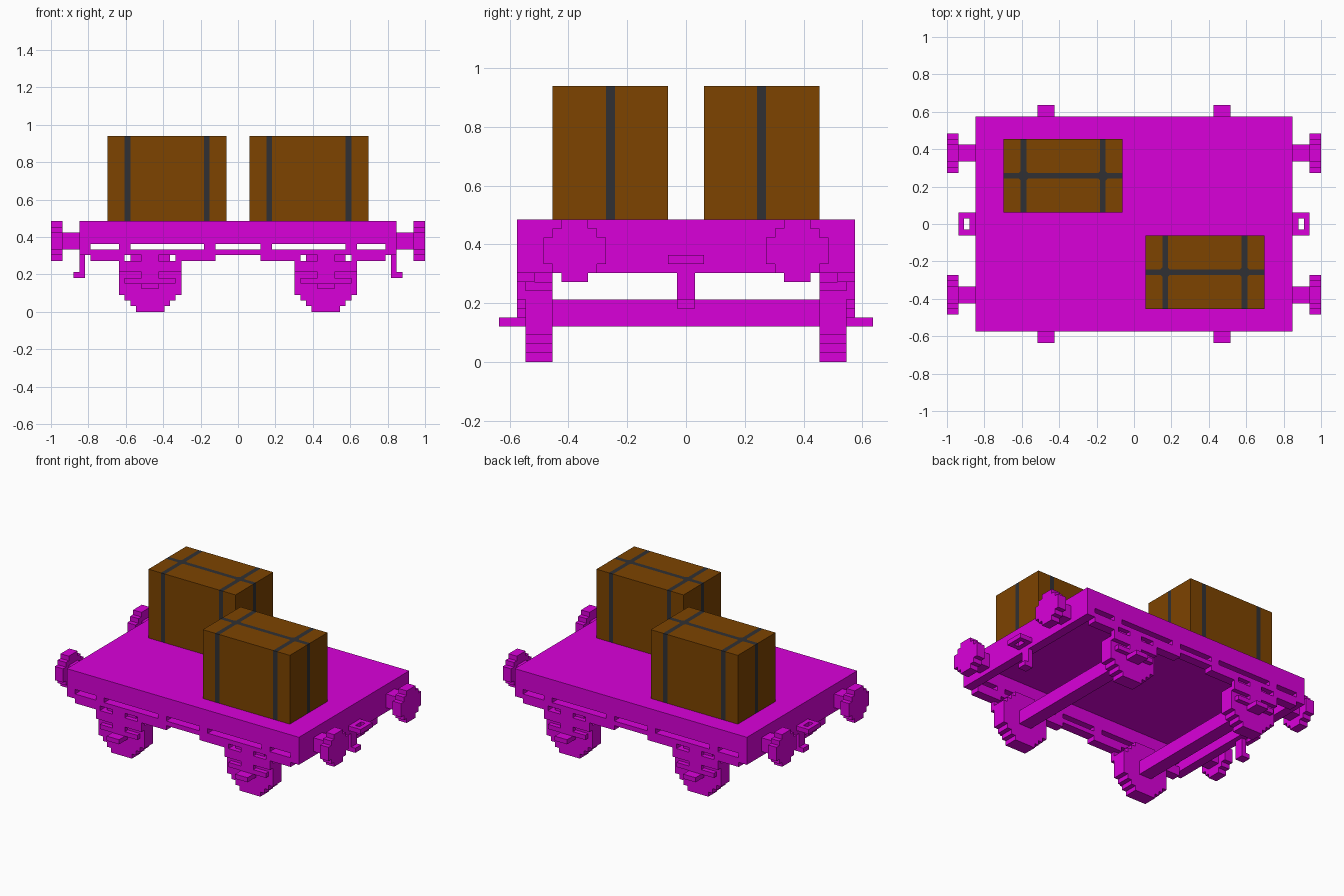
import bpy, bmesh

cube = bpy.data.objects.get("Cube")
if cube:
    bpy.data.objects.remove(cube, do_unlink=True)

U = 2 / 66  # one block of the stepped style


def material(name, rgb):
    m = bpy.data.materials.new(name)
    m.use_nodes = True
    m.diffuse_color = (*rgb, 1)
    m.node_tree.nodes["Principled BSDF"].inputs["Base Color"].default_value = (*rgb, 1)
    return m


PAINT = material("magenta paint", (0.70, 0.0, 0.70))
WOOD = material("brown crate", (0.205, 0.057, 0.0))
STRAP = material("dark strap", (0.03, 0.03, 0.033))


def finish(name, bm, *mats):
    bmesh.ops.recalc_face_normals(bm, faces=bm.faces)
    for v in bm.verts:
        v.co *= U
    me = bpy.data.meshes.new(name)
    bm.to_mesh(me)
    bm.free()
    for m in mats:
        me.materials.append(m)
    ob = bpy.data.objects.new(name, me)
    bpy.context.scene.collection.objects.link(ob)


def add_box(bm, x0, x1, y0, y1, z0, z1):
    for v in bmesh.ops.create_cube(bm, size=1)["verts"]:
        v.co = (x0 if v.co.x < 0 else x1,
                y0 if v.co.y < 0 else y1,
                z0 if v.co.z < 0 else z1)


def boxes(name, *ranges):
    """One painted object from boxes given as (x0, x1, y0, y1, z0, z1) in blocks."""
    bm = bmesh.new()
    for r in ranges:
        add_box(bm, *r)
    finish(name, bm, PAINT)


def stepped_disc(name, axis, centre, a, b, z0, widths):
    """Blocky disc: row widths from the bottom up, extruded from a to b."""
    right = []
    for i, w in enumerate(widths):
        right += [(w / 2, z0 + i), (w / 2, z0 + i + 1)]
    outline = right + [(-h, z) for h, z in reversed(right)]
    outline = [p for i, p in enumerate(outline) if p != outline[i - 1]]
    bm = bmesh.new()
    verts = [bm.verts.new((centre + h, a, z) if axis == "y" else (a, centre + h, z))
             for h, z in outline]
    face = bm.faces.new(verts)
    ext = bmesh.ops.extrude_face_region(bm, geom=[face])
    for v in ext["geom"]:
        if isinstance(v, bmesh.types.BMVert):
            setattr(v.co, axis, b)
    finish(name, bm, PAINT)


def span(s, a, b):
    """Range a..b mirrored when s is -1."""
    return (a, b) if s > 0 else (-b, -a)


# Thin deck and deep end beams
boxes("deck", (-28, 28, -19, 19, 15, 16))
for s, side in ((-1, "right"), (1, "left")):
    boxes(f"{side}_end_beam", (*span(s, 26, 28), -19, 19, 10, 15))

# Slotted side rails with lower strips
for t, end in ((-1, "front"), (1, "back")):
    y = span(t, 17, 19)
    rail = [(-26, 26, *y, 10, 11), (-26, 26, *y, 12, 15)]
    for s in (-1, 1):
        for a, b in ((4, 6), (19, 21)):
            rail.append((*span(s, a, b), *y, 11, 12))
        for a, b in ((4, 11), (20, 26)):
            rail.append((*span(s, a, b), *y, 9, 10))
    boxes(f"{end}_side_rail", *rail)

for s, side in ((-1, "right"), (1, "left")):
    cx = 15.5 * s
    # Axle
    boxes(f"{side}_axle", (cx - 1.5, cx + 1.5, -15, 15, 4, 7))
    for t, end in ((-1, "front"), (1, "back")):
        # Wheel, axle guard and step
        stepped_disc(f"{end}_{side}_wheel", "y", cx, *span(t, 15, 18), 0,
                     (5, 7, 9, 11, 11, 11, 11, 11, 9, 7, 5))
        y = span(t, 18, 19)
        boxes(f"{end}_{side}_axle_guard",
              (cx - 5.5, cx + 5.5, *y, 7, 9),
              (cx - 4.5, cx + 4.5, *y, 5, 6),
              (cx - 1.5, cx + 1.5, *y, 6, 7),
              (cx - 1.5, cx + 1.5, *y, 9, 10))
        boxes(f"{end}_{side}_step", (cx - 1.5, cx + 1.5, *span(t, 18, 21), 4, 5))
        # Buffer
        boxes(f"{end}_{side}_buffer_stem",
              (*span(s, 28, 31), *span(t, 11, 14), 11, 14))
        stepped_disc(f"{end}_{side}_buffer_head", "x", 12.5 * t, *span(s, 31, 33), 9,
                     (3, 5, 7, 7, 7, 5, 3))
    # Coupling loop and hanging hook
    boxes(f"{side}_coupling_loop",
          (*span(s, 28, 29), -2, 2, 11, 12), (*span(s, 30, 31), -2, 2, 11, 12),
          (*span(s, 29, 30), -2, -1, 11, 12), (*span(s, 29, 30), 1, 2, 11, 12))
    boxes(f"{side}_coupling_hook",
          (*span(s, 27, 28), -1, 1, 6, 10), (*span(s, 28, 29), -1, 1, 6, 7))

# Crates with straps cut into their faces
for s, name in ((-1, "back_crate"), (1, "front_crate")):
    x0, x1 = span(s, 2, 23)
    y0, y1 = span(-s, 2, 15)
    cy = (y0 + y1) / 2
    strap_x = (x0 + 3.5, x1 - 3.5)
    bm = bmesh.new()
    add_box(bm, x0, x1, y0, y1, 16, 31)
    cuts = [((c + d, 0, 0), (1, 0, 0)) for c in strap_x for d in (-0.5, 0.5)]
    cuts += [((0, cy + d, 0), (0, 1, 0)) for d in (-0.5, 0.5)]
    for point, normal in cuts:
        bmesh.ops.bisect_plane(bm, geom=bm.verts[:] + bm.edges[:] + bm.faces[:],
                               plane_co=point, plane_no=normal)
    for f in bm.faces:
        c = f.calc_center_median()
        on_strap = abs(c.y - cy) < 0.5 or any(abs(c.x - x) < 0.5 for x in strap_x)
        f.material_index = int(on_strap)
    finish(name, bm, WOOD, STRAP)
    # Small diamond knots where the straps cross
    bm = bmesh.new()
    for cx in strap_x:
        bm.faces.new([bm.verts.new((cx + dx, cy + dy, 31.04))
                      for dx, dy in ((1.3, 0), (0, 1.3), (-1.3, 0), (0, -1.3))])
    finish(name + "_knots", bm, STRAP)
